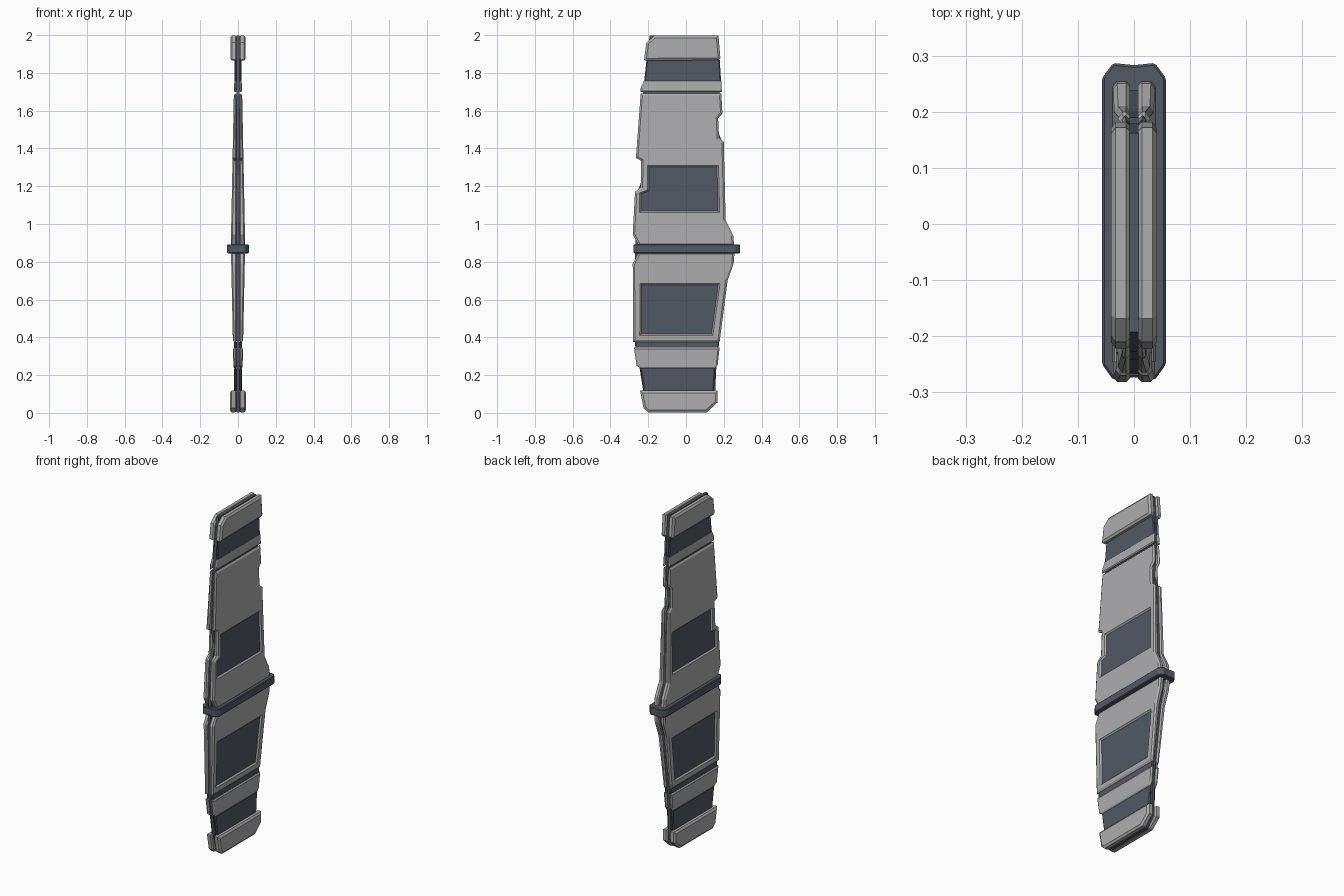
import bpy, bmesh
from mathutils import Vector

if "Cube" in bpy.data.objects:
    bpy.data.objects.remove(bpy.data.objects["Cube"])


def material(name, colour):
    m = bpy.data.materials.new(name)
    m.use_nodes = True
    m.diffuse_color = colour
    m.node_tree.nodes["Principled BSDF"].inputs["Base Color"].default_value = colour
    return m


LIGHT = material("light grey", (0.42, 0.42, 0.43, 1))
DARK = material("dark slate", (0.085, 0.1, 0.125, 1))


def inset(points, d):
    """Offset a closed outline inwards with mitred corners."""
    pts = [Vector(p) for p in points]
    n = len(pts)
    area = sum(pts[i - 1].cross(pts[i]) for i in range(n))
    sign = 1 if area > 0 else -1
    result = []
    for i, p in enumerate(pts):
        a = (p - pts[i - 1]).normalized()
        b = (pts[(i + 1) % n] - p).normalized()
        na, nb = Vector((-a.y, a.x)) * sign, Vector((-b.y, b.x)) * sign
        result.append(p + (na + nb) * d / max(0.4, 1 + na.dot(nb)))
    return result


def finish(bm, name, mats, mirror=False):
    bmesh.ops.recalc_face_normals(bm, faces=bm.faces[:])
    mesh = bpy.data.meshes.new(name)
    bm.to_mesh(mesh)
    bm.free()
    for m in mats:
        mesh.materials.append(m)
    obj = bpy.data.objects.new(name, mesh)
    bpy.context.collection.objects.link(obj)
    if mirror:
        obj.modifiers.new("Mirror", "MIRROR").use_mirror_merge = False
    return obj


def bridge(bm, a, b):
    n = len(a)
    for i in range(n):
        bm.faces.new((a[i], a[(i + 1) % n], b[(i + 1) % n], b[i]))


def edges_of(bm, ring):
    return [bm.edges.get((ring[i - 1], ring[i])) for i in range(len(ring))]


def plate(name, outline, low, high, mat, bevel=0.01, pocket=None):
    """Bevelled plate on both sides; low and high are (z, half thickness)."""
    bm = bmesh.new()
    slope = (high[1] - low[1]) / (high[0] - low[0])

    def ring(points, x=None, drop=0):
        return [bm.verts.new((low[1] + slope * (p[1] - low[0]) - drop if x is None else x,
                              p[0], p[1])) for p in points]

    back = ring(inset(outline, 0.007), 0.007)
    groove = ring(outline, 0.014)
    wall = ring(outline, drop=bevel * 0.7)
    face = ring(inset(outline, bevel))
    bm.faces.new(back)
    for a, b in ((back, groove), (groove, wall), (wall, face)):
        bridge(bm, a, b)
    if pocket:
        # recessed dark window with a sloping rim
        rim = ring(pocket)
        floor = ring(inset(pocket, 0.008), drop=0.008)
        bridge(bm, rim, floor)
        bm.faces.new(floor).material_index = 1
        bmesh.ops.triangle_fill(bm, edges=edges_of(bm, face) + edges_of(bm, rim),
                                use_beauty=True, normal=(1, 0, 0))
    else:
        bm.faces.new(face)
    return finish(bm, name, [mat, DARK], True)


def prism(name, points, place, depth, mat):
    """Solid extrusion of an outline along a vector."""
    bm = bmesh.new()
    f = bm.faces.new([bm.verts.new(place(p)) for p in points])
    geom = bmesh.ops.extrude_face_region(bm, geom=[f])["geom"]
    bmesh.ops.translate(bm, vec=depth, verts=[v for v in geom if isinstance(v, bmesh.types.BMVert)])
    # the starting face stays in place as the rear cap
    return finish(bm, name, [mat])


# Main shell halves
plate("upper_body", [(-0.24, 1.69), (-0.265, 1.35), (-0.237, 1.335), (-0.24, 1.195),
                     (-0.27, 1.17), (-0.282, 0.945), (-0.25, 0.885), (0.255, 0.885),
                     (0.25, 0.94), (0.21, 1.02), (0.2, 1.435), (0.175, 1.455),
                     (0.17, 1.56), (0.193, 1.585), (0.187, 1.69)],
      (0.94, 0.037), (1.69, 0.022), LIGHT,
      pocket=[(-0.205, 1.31), (0.172, 1.31), (0.178, 1.06), (-0.245, 1.06),
              (-0.245, 1.165), (-0.205, 1.18)])
plate("lower_body", [(-0.25, 0.85), (-0.282, 0.79), (-0.28, 0.375), (0.178, 0.375),
                     (0.22, 0.7), (0.252, 0.79), (0.257, 0.85)],
      (0.375, 0.027), (0.845, 0.037), LIGHT,
      pocket=[(-0.243, 0.685), (0.18, 0.685), (0.142, 0.41), (-0.245, 0.41)])

# Light cross strips
plate("upper_strip", [(-0.222, 1.76), (-0.24, 1.72), (-0.24, 1.698), (0.19, 1.698),
                      (0.187, 1.76)], (1.7, 0.022), (1.76, 0.019), LIGHT, 0.006)
plate("lower_strip", [(-0.275, 0.345), (-0.262, 0.25), (-0.24, 0.235), (0.155, 0.235),
                      (0.168, 0.255), (0.178, 0.345)],
      (0.235, 0.024), (0.345, 0.027), LIGHT, 0.008)

# Recessed dark grips
plate("upper_grip", [(-0.208, 1.88), (-0.222, 1.75), (0.186, 1.75), (0.178, 1.88)],
      (1.75, 0.018), (1.88, 0.018), DARK, 0.006)
plate("lower_grip", [(-0.242, 0.24), (-0.222, 0.11), (0.148, 0.11), (0.155, 0.24)],
      (0.11, 0.02), (0.24, 0.021), DARK, 0.006)
plate("lower_groove", [(-0.27, 0.38), (-0.268, 0.34), (0.172, 0.34), (0.176, 0.38)],
      (0.34, 0.021), (0.38, 0.021), DARK, 0.006)

# End caps
plate("top_cap", [(-0.222, 1.87), (-0.21, 1.96), (-0.168, 1.997), (0.172, 1.997),
                  (0.182, 1.88), (0.175, 1.868), (-0.215, 1.865)],
      (1.86, 0.041), (2.0, 0.041), LIGHT, 0.012)
plate("bottom_cap", [(-0.243, 0.118), (-0.225, 0.025), (-0.2, 0.003), (0.11, 0.003),
                     (0.167, 0.055), (0.167, 0.118)],
      (0.0, 0.043), (0.12, 0.043), LIGHT, 0.012)

# Thin dark core between the two halves
core = [(-0.2, 2.005), (-0.215, 1.87), (-0.235, 1.69), (-0.25, 1.345), (-0.232, 1.26),
        (-0.265, 1.17), (-0.277, 0.86), (-0.275, 0.37), (-0.235, 0.12), (-0.2, -0.005),
        (0.11, -0.005), (0.16, 0.06), (0.175, 0.375), (0.22, 0.7), (0.255, 0.86),
        (0.21, 1.02), (0.198, 1.44), (0.17, 1.51), (0.187, 1.69), (0.17, 2.005)]
prism("core", inset(core, 0.008), lambda p: (-0.008, p[0], p[1]), (0.016, 0, 0), DARK)

# Waist band wrapped around the middle
half = [(0.037, 0.287), (0.057, 0.26), (0.057, -0.25), (0.037, -0.278)]
ring = half + [(0, -0.273)] + [(-x, y) for x, y in reversed(half)] + [(0, 0.283)]
band = prism("waist_band", ring, lambda p: (p[0], p[1], 0.845), (0, 0, 0.047), DARK)
edge = band.modifiers.new("Bevel", "BEVEL")
edge.width = 0.004
edge.segments = 1
